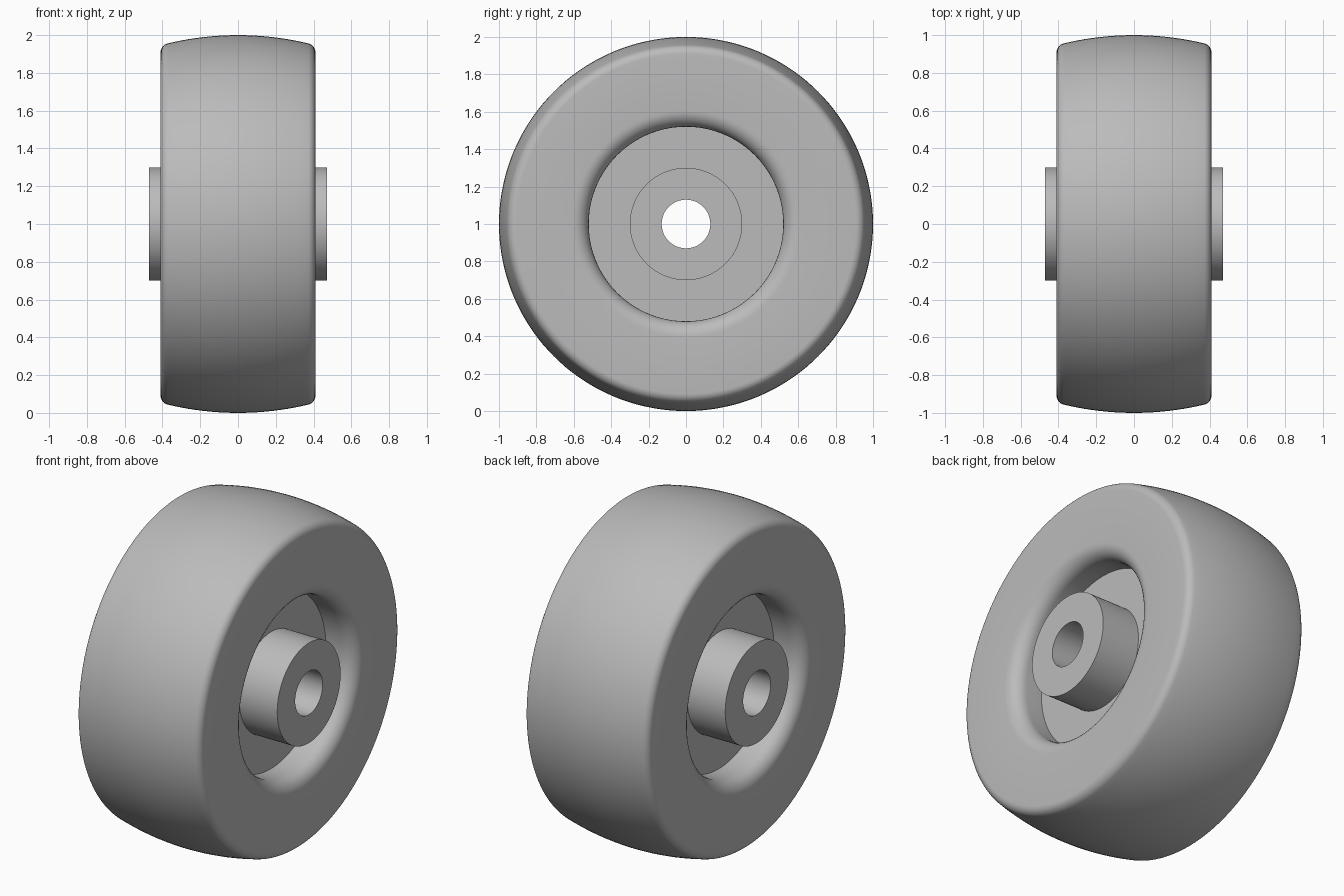
import bpy
import bmesh
from math import radians, sin, cos, sqrt
from mathutils import Vector, Matrix

cube = bpy.data.objects.get("Cube")
if cube:
    bpy.data.objects.remove(cube, do_unlink=True)

SEGMENTS = 144
BORE, HUB, RECESS = 0.13, 0.30, 0.52      # radii
HUB_X, FLOOR_X, SIDE_X = 0.47, 0.22, 0.41  # half widths
CROWN = 1.6                                # tread curvature radius
RIM_FILLET, SHOULDER = 0.085, 0.05


def arc(cx, cr, radius, start, end, steps=8):
    """Points (x, r) along an arc; angles measured from +x towards +r."""
    return [(cx + radius * cos(radians(start + (end - start) * i / steps)),
             cr + radius * sin(radians(start + (end - start) * i / steps)))
            for i in range(steps + 1)]


def crown_r(x):
    return 1 - CROWN + sqrt(CROWN ** 2 - x ** 2)


# Half profile from the bore out to the middle of the tread
shoulder_x = SIDE_X - SHOULDER
shoulder_r = 1 - CROWN + sqrt((CROWN - SHOULDER) ** 2 - shoulder_x ** 2)
half = [(HUB_X, BORE), (HUB_X, HUB), (FLOOR_X, HUB), (FLOOR_X, RECESS)]
half += arc(SIDE_X - RIM_FILLET, RECESS + RIM_FILLET, RIM_FILLET, -90, 0)
half += arc(shoulder_x, shoulder_r, SHOULDER, 0, 76)
tread_start = half[-1][0]
half += [(tread_start * (1 - i / 10), crown_r(tread_start * (1 - i / 10)))
         for i in range(1, 11)]

# Mirror the half profile to the other side
profile = half + [(-x, r) for x, r in reversed(half[:-1])]

# Turn the closed profile about the axle
bm = bmesh.new()
verts = [bm.verts.new((x, 0, r)) for x, r in profile]
edges = [bm.edges.new((v, verts[(i + 1) % len(verts)])) for i, v in enumerate(verts)]
bmesh.ops.spin(bm, geom=verts + edges, cent=(0, 0, 0), axis=(1, 0, 0),
               angle=radians(360), steps=SEGMENTS, use_merge=True)
bmesh.ops.remove_doubles(bm, verts=bm.verts, dist=0.0001)
bmesh.ops.recalc_face_normals(bm, faces=bm.faces)
bm.transform(Matrix.Translation(Vector((0, 0, 1))))
mesh = bpy.data.meshes.new("wheel")
bm.to_mesh(mesh)
bm.free()

# Plain grey finish
grey = bpy.data.materials.new("grey")
grey.use_nodes = True
colour = (0.5, 0.5, 0.5, 1)
grey.diffuse_color = colour
grey.node_tree.nodes["Principled BSDF"].inputs["Base Color"].default_value = colour
mesh.materials.append(grey)

wheel = bpy.data.objects.new("wheel", mesh)
bpy.context.collection.objects.link(wheel)
bpy.ops.object.select_all(action='DESELECT')
wheel.select_set(True)
bpy.context.view_layer.objects.active = wheel
bpy.ops.object.shade_smooth_by_angle(angle=radians(35))
